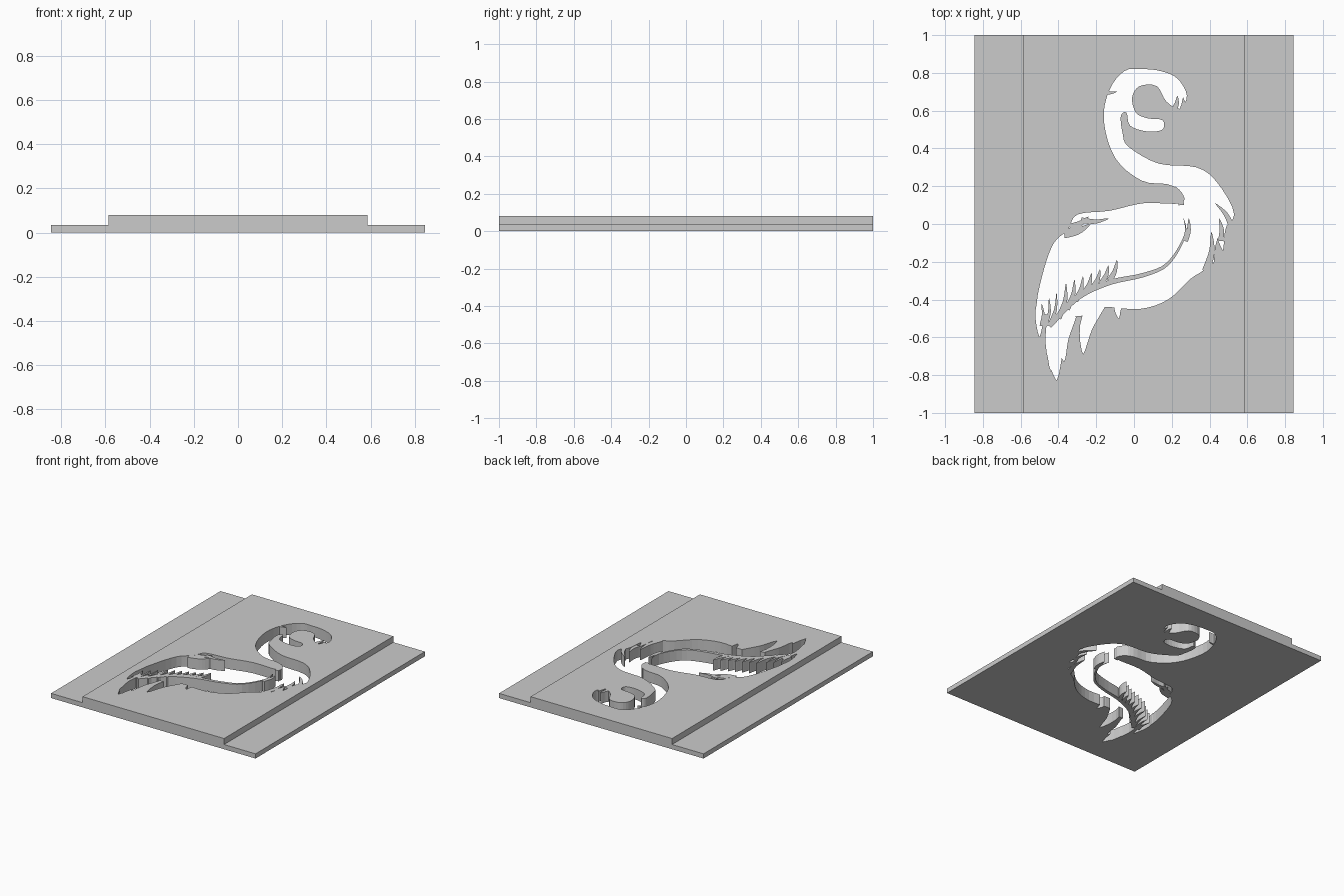
import bpy
import bmesh
from math import pi, sin
from mathutils import Vector

if "Cube" in bpy.data.objects:
    bpy.data.objects.remove(bpy.data.objects["Cube"], do_unlink=True)

HALF_WIDTH, RIM, FLANGE, TOP = 0.845, 0.585, 0.035, 0.08
UNIT = 0.01  # outline points are given in hundredths

grey = bpy.data.materials.new("plain grey")
grey.use_nodes = True
grey.diffuse_color = (0.6, 0.6, 0.6, 1)
grey.node_tree.nodes["Principled BSDF"].inputs["Base Color"].default_value = grey.diffuse_color


def smooth(points, closed, steps=4):
    """Round a point list with a Catmull-Rom spline."""
    pts = [Vector(p) for p in points]
    count = len(pts)

    def at(i):
        return pts[i % count] if closed else pts[max(0, min(i, count - 1))]

    result = []
    for i in range(count if closed else count - 1):
        a, b, c, d = (at(i + k) for k in (-1, 0, 1, 2))
        for s in range(steps):
            t = s / steps
            result.append(0.5 * (2 * b + (c - a) * t + (2 * a - 5 * b + 4 * c - d) * t * t
                                 + (3 * b - a - 3 * c + d) * t ** 3))
    return result if closed else result + [pts[-1]]


def stroke(path, width):
    """Outline of a curved stroke that narrows to a point at its far end."""
    line = smooth(path, False)
    last = len(line) - 1
    left, right = [], []
    for i, p in enumerate(line[:-1]):
        along = line[i + 1] - line[max(i - 1, 0)]
        side = Vector((-along.y, along.x)).normalized() * width / 2 * (1 - (i / last) ** 2)
        left.append(p + side)
        right.append(p - side)
    return left + [line[-1]] + right[::-1]


def feather(root, tip, width, bow=0.08):
    """Stroke between two points, bowed gently to one side."""
    root, tip = Vector(root), Vector(tip)
    span = tip - root
    return stroke([root, (root + tip) / 2 + Vector((span.y, -span.x)) * bow, tip], width)


def prism(name, outline, low, high):
    """Extrude an outline straight up."""
    bm = bmesh.new()
    face = bm.faces.new([bm.verts.new((p[0] * UNIT, p[1] * UNIT, low)) for p in outline])
    raised = bmesh.ops.extrude_face_region(bm, geom=[face])["geom"]
    verts = [v for v in raised if isinstance(v, bmesh.types.BMVert)]
    bmesh.ops.translate(bm, verts=verts, vec=(0, 0, high - low))
    bmesh.ops.recalc_face_normals(bm, faces=bm.faces)
    mesh = bpy.data.meshes.new(name)
    bm.to_mesh(mesh)
    bm.free()
    mesh.materials.append(grey)
    obj = bpy.data.objects.new(name, mesh)
    bpy.context.collection.objects.link(obj)
    return obj


def combine(target, tool, operation):
    """Apply a boolean and throw the tool away."""
    mod = target.modifiers.new("cut", "BOOLEAN")
    mod.operation, mod.object, mod.solver = operation, tool, "EXACT"
    bpy.context.view_layer.objects.active = target
    bpy.ops.object.modifier_apply(modifier=mod.name)
    bpy.data.objects.remove(tool, do_unlink=True)


# Bird outline, clockwise from the crown
head = [(4, 82), (14, 81), (23, 77), (28, 68), (24, 61), (17, 65), (12, 73), (3, 73), (-1, 67),
        (1, 59), (7, 56), (15, 55), (15, 50), (7, 49), (-2, 52), (-4, 59), (-7, 57), (-6, 48)]
breast = [(-3, 41), (13, 32), (33, 30), (44, 22), (53, 5), (45, -5), (39, -22)]
belly = [(30, -29), (18, -40), (3, -45), (-16, -44), (-24, -48), (-42, -49)]
back = [(-51, -44), (-49, -29), (-43, -11), (-35, -3), (-30, 5), (-13, 7), (5, 11), (25, 11), (25, 17)]
neck = [(18, 21), (4, 23), (-10, 35), (-16, 55), (-13, 71), (-5, 81)]
bird = prism("bird_cutter", smooth(head + breast + belly + back + neck, True), -0.1, 0.2)

# Loose feathers that lengthen the opening: root, tip, width
tail_feathers = [((-45, -34), (-50, -60), 7), ((-36, -42), (-41, -83), 14),
                 ((-35, -48), (-37, -73), 9), ((-36, -46), (-44, -78), 9),
                 ((-19, -41), (-27, -69), 9)]
breast_feathers = [((48, 6), (47, -14), 6), ((42, -4), (42, -21), 6), ((-8, -42), (-8, -50), 4)]
for root, tip, width in tail_feathers + breast_feathers:
    combine(bird, prism("feather_cutter", feather(root, tip, width), -0.11, 0.21), "UNION")

# Long strip of plate that draws the lower edge of the wing
wing_edge = [(-45, -54), (-30, -39), (-13, -31), (5, -27), (18, -21), (27, -6), (26, 4)]
strips = [stroke(wing_edge, 3), feather((27, -9), (29, 3), 3)]

# Barbs rising from the wing edge, longest at both ends of the row
for i in range(7):
    t = i / 6
    root = Vector((-40, -50)).lerp(Vector((-13, -30)), t) + Vector((0, 3 * sin(pi * t)))
    strips.append(feather(root, root + Vector((4, 19 - 9 * sin(pi * t / 1.5))), 3))

# Slits between the outer tail feathers
for i in range(3):
    strips.append(feather((-49 + 2 * i, -54), (-49 + 4 * i, -42 + 3 * i), 2))

# Single strips: root, tip, width
breast_strips = [((52, -2), (43, 11), 3), ((46, -9), (45, 3), 3), ((38, -25), (41, -4), 4),
                 ((25, 10), (22, 20), 3)]
back_strips = [((-37, -5), (-23, 0), 5), ((-34, -2), (-24, 4), 4), ((-28, 2), (-13, 3), 3)]
head_strips = [((-16, 70), (-9, 70), 2), ((21, 60), (23, 68), 3), ((25, 59), (26, 67), 3)]
for root, tip, width in breast_strips + back_strips + head_strips:
    strips.append(feather(root, tip, width))
for outline in strips:
    combine(bird, prism("strip_cutter", outline, -0.12, 0.22), "DIFFERENCE")

# Stencil plate: stepped section run from front to back, then pierced by the bird
right_side = [(HALF_WIDTH, 0), (HALF_WIDTH, FLANGE), (RIM, FLANGE), (RIM, TOP)]
section = right_side + [(-x, z) for x, z in reversed(right_side)]
plate = prism("stencil_plate", [(x / UNIT, z / UNIT) for x, z in section], -1, 1)
for vert in plate.data.vertices:
    x, z, y = vert.co
    vert.co = (x, y, z)
plate.data.flip_normals()
combine(plate, bird, "DIFFERENCE")
